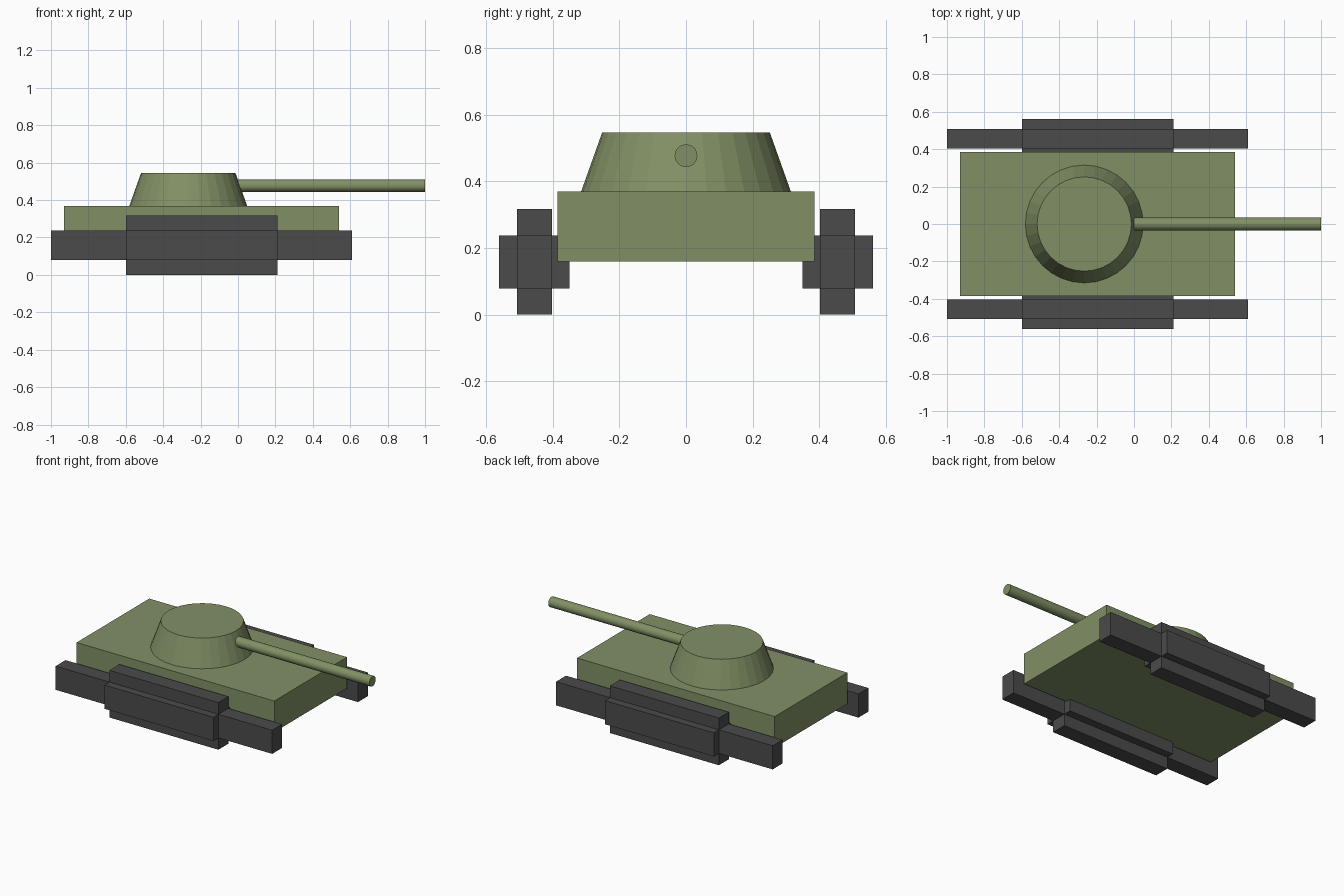
import bpy, bmesh, math
from mathutils import Vector, Matrix

if "Cube" in bpy.data.objects:
    bpy.data.objects.remove(bpy.data.objects["Cube"])


def material(name, color):
    m = bpy.data.materials.new(name)
    m.diffuse_color = color
    m.use_nodes = True
    m.node_tree.nodes["Principled BSDF"].inputs["Base Color"].default_value = m.diffuse_color
    return m


green = material("olive_green", (0.22, 0.28, 0.13, 1))
dark = material("dark_grey", (0.07, 0.07, 0.07, 1))


def finish(name, bm, mat):
    bmesh.ops.recalc_face_normals(bm, faces=bm.faces)
    me = bpy.data.meshes.new(name)
    bm.to_mesh(me)
    bm.free()
    me.materials.append(mat)
    ob = bpy.data.objects.new(name, me)
    bpy.context.collection.objects.link(ob)
    return ob


def box(lo, hi):
    lo, hi = Vector(lo), Vector(hi)
    bm = bmesh.new()
    mat = Matrix.Translation((lo + hi) / 2) @ Matrix.Diagonal((*(hi - lo), 1))
    bmesh.ops.create_cube(bm, size=1, matrix=mat)
    return bm


def cone(r1, r2, depth, matrix, sides=32):
    bm = bmesh.new()
    bmesh.ops.create_cone(bm, cap_ends=True, segments=sides, radius1=r1,
                          radius2=r2, depth=depth, matrix=matrix)
    return bm


# Hull
finish("hull", box((-0.93, -0.386, 0.16), (0.54, 0.386, 0.369)), green)

# Turret, a flat-topped cone on the hull
finish("turret", cone(0.315, 0.252, 0.177,
                      Matrix.Translation((-0.266, 0, 0.4575))), green)

# Gun barrel pointing along +x
finish("gun_barrel", cone(0.034, 0.034, 1.0,
                          Matrix.Translation((0.5, 0, 0.477))
                          @ Matrix.Rotation(math.pi / 2, 4, 'Y')), green)

# Tracks: a core block with every face pushed outwards, mirrored to both sides
push = Vector((0.4, 0.053, 0.079))
bm = box((-0.6, 0.403, 0.079), (0.21, 0.508, 0.238))
bm.normal_update()
for face in bmesh.ops.extrude_discrete_faces(bm, faces=bm.faces[:])["faces"]:
    face.normal_update()
    n = face.normal
    offset = Vector((n.x * push.x, n.y * push.y, n.z * push.z))
    bmesh.ops.translate(bm, verts=face.verts[:], vec=offset)
tracks = finish("tracks", bm, dark)
mirror = tracks.modifiers.new("mirror", 'MIRROR')
mirror.use_axis = (False, True, False)
mirror.use_mirror_merge = False
